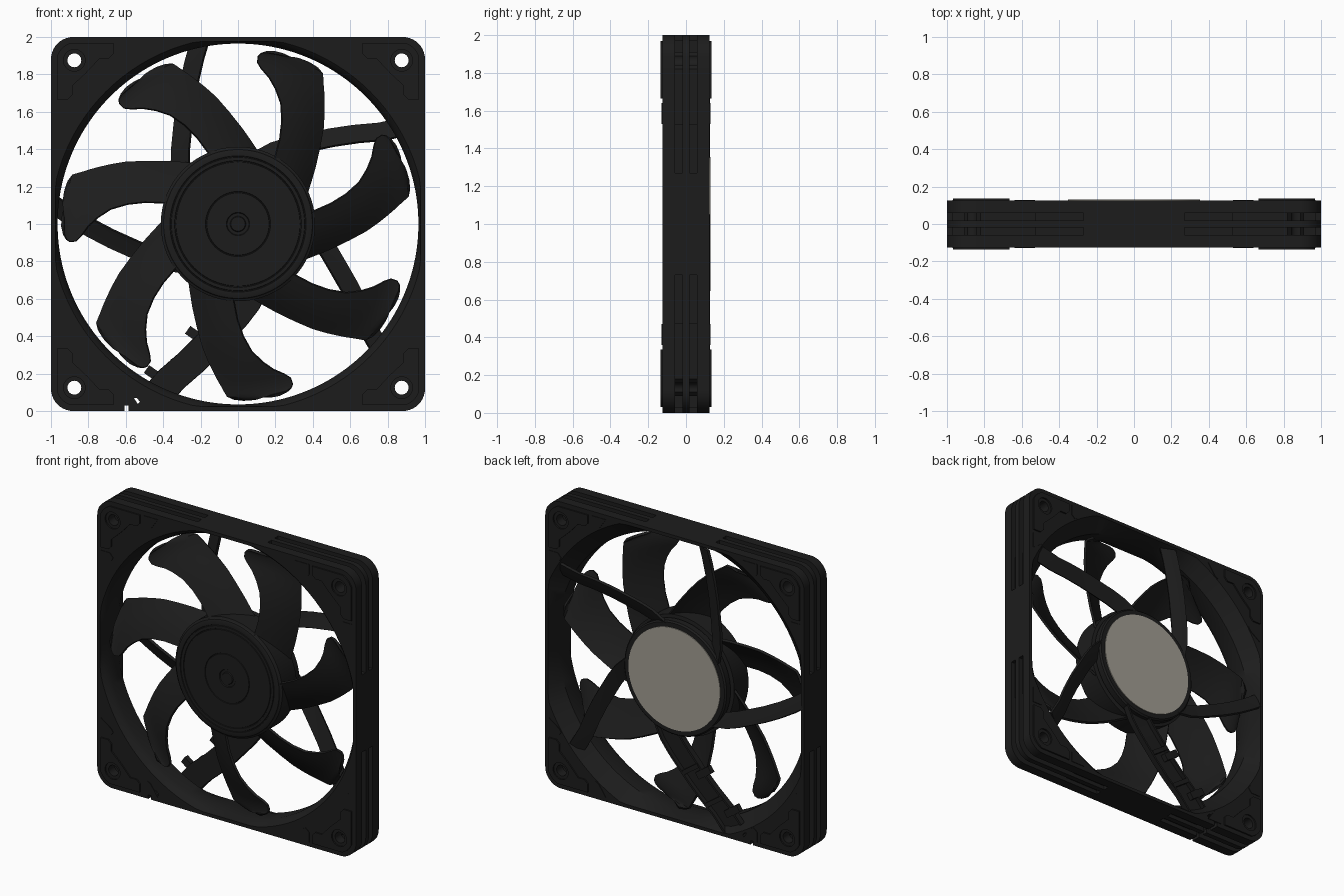
import bpy, bmesh
from math import sin, cos, pi, radians, atan2, hypot
from mathutils import Vector, Matrix

if "Cube" in bpy.data.objects:
    bpy.data.objects.remove(bpy.data.objects["Cube"])


def material(name, rgb):
    m = bpy.data.materials.new(name)
    m.diffuse_color = (*rgb, 1)
    m.use_nodes = True
    m.node_tree.nodes["Principled BSDF"].inputs["Base Color"].default_value = m.diffuse_color
    return m


DARK = material("dark_plastic", (0.012, 0.012, 0.012))
LABEL = material("label_grey", (0.36, 0.34, 0.29))


def finish(name, bm, mat=DARK, thick=0, cutters=(), smooth=True):
    bmesh.ops.remove_doubles(bm, verts=bm.verts, dist=1e-5)
    bmesh.ops.recalc_face_normals(bm, faces=bm.faces)
    me = bpy.data.meshes.new(name)
    bm.to_mesh(me)
    bm.free()
    ob = bpy.data.objects.new(name, me)
    bpy.context.collection.objects.link(ob)
    me.materials.append(mat)
    bpy.ops.object.select_all(action='DESELECT')
    ob.select_set(True)
    bpy.context.view_layer.objects.active = ob
    if thick:
        s = ob.modifiers.new("thickness", 'SOLIDIFY')
        s.thickness, s.offset = thick, 0
        bpy.ops.object.modifier_apply(modifier=s.name)
    for c in cutters:
        b = ob.modifiers.new("cut", 'BOOLEAN')
        b.operation, b.solver, b.object = 'DIFFERENCE', 'EXACT', c
        bpy.ops.object.modifier_apply(modifier=b.name)
    if smooth:
        bpy.ops.object.shade_smooth_by_angle(angle=radians(32))
    return ob


def prism(bm, pts, y0, y1):
    """Outline in x/z (z measured from the fan axis) extruded along y."""
    a = [bm.verts.new((x, y0, 1 + z)) for x, z in pts]
    b = [bm.verts.new((x, y1, 1 + z)) for x, z in pts]
    bm.faces.new(a)
    bm.faces.new(b[::-1])
    skin(bm, [a, b])


def skin(bm, rings, closed=True, wrap=False):
    n = len(rings[0])
    for i in range(len(rings) if wrap else len(rings) - 1):
        p, q = rings[i], rings[(i + 1) % len(rings)]
        for j in range(n if closed else n - 1):
            k = (j + 1) % n
            bm.faces.new((p[j], p[k], q[k], q[j]))


def circle(cx, cz, r, n=32):
    return [(cx + r * cos(2 * pi * i / n), cz + r * sin(2 * pi * i / n)) for i in range(n)]


def lathe(name, profile, mat=DARK, n=96):
    bm = bmesh.new()
    skin(bm, [[bm.verts.new((x, y, 1 + z)) for x, z in circle(0, 0, r, n)] for r, y in profile])
    bmesh.ops.dissolve_degenerate(bm, dist=1e-5, edges=bm.edges)
    return finish(name, bm, mat)


def cutter(name, shapes):
    bm = bmesh.new()
    for pts, y0, y1 in shapes:
        prism(bm, pts, y0, y1)
    ob = finish(name, bm, smooth=False)
    ob.hide_render = True
    return ob


CORNERS = [(1, 1), (-1, 1), (-1, -1), (1, -1)]


def at_corner(pts, s):
    return [(x * s[0], z * s[1]) for x, z in pts]


# Frame: rounded square outside, round bore with flared ends inside
outline = []
for k in range(4):
    turn = Matrix.Rotation(k * pi / 2, 2)
    side = [(1, 0.88 * (i / 14 - 1)) for i in range(28)]
    side += [(0.88 + 0.12 * cos(i * pi / 20), 0.88 + 0.12 * sin(i * pi / 20)) for i in range(10)]
    outline += [turn @ Vector(p) for p in side]


def bore(R):
    ring = []
    for p in outline:
        a = atan2(p.y, p.x)
        r = min(R, 0.977 / max(abs(cos(a)), abs(sin(a))))
        ring.append((r * cos(a), r * sin(a)))
    return ring


bm = bmesh.new()
sections = [(outline, 0.125), (outline, -0.125), (bore(1.0), -0.125), (bore(0.98), -0.105),
            (bore(0.965), -0.07), (bore(0.965), 0.04), (bore(1.06), 0.125)]
skin(bm, [[bm.verts.new((x, y, 1 + z)) for x, z in ring] for ring, y in sections], wrap=True)

# Side grooves wrap each corner; screw holes and the cable notch go through
half = [(1.1, 0.27), (0.972, 0.27), (0.972, 0.53), (0.91, 0.53), (0.91, 0.82)]
groove = half + [(z, x) for x, z in half[::-1]] + [(1.1, 1.1)]
grooves = cutter("groove_cutter", [(at_corner(groove, s), y - 0.02, y + 0.02)
                                   for s in CORNERS for y in (-0.038, 0.038)])
notch = [(-0.606, -1.05), (-0.606, -0.968), (-0.625, -0.965), (-0.63, -0.95), (-0.62, -0.93),
         (-0.54, -0.93), (-0.525, -0.95), (-0.54, -0.968), (-0.586, -0.968), (-0.586, -1.05)]
holes = cutter("hole_cutter", [(circle(0.875 * s[0], 0.875 * s[1], 0.037), -0.3, 0.3)
                               for s in CORNERS] + [(notch, -0.3, 0.3)])
finish("frame", bm, cutters=(grooves, holes))

# Corner pads, front and back, with wider countersunk holes
half = [(0.95, 0.93), (0.968, 0.90), (0.968, 0.665), (0.91, 0.665), (0.885, 0.69), (0.885, 0.74), (0.82, 0.80)]
pad = [(z, x) for x, z in half[::-1]] + half
wide = cutter("pad_hole_cutter", [(circle(0.875 * s[0], 0.875 * s[1], 0.058), -0.3, 0.3) for s in CORNERS])
for side, name in ((-1, "front"), (1, "back")):
    bm = bmesh.new()
    for s in CORNERS:
        prism(bm, at_corner(pad, s), side * 0.115, side * 0.135)
    finish(name + "_corner_pads", bm, cutters=(wide,))
    # Small raised tabs beside the pads
    bm = bmesh.new()
    tab = [(0.97, 0.64), (0.90, 0.64), (0.875, 0.61), (0.89, 0.585), (0.97, 0.53)]
    for s in CORNERS:
        for t in (tab, [(z, x) for x, z in tab]):
            prism(bm, at_corner(t, s), side * 0.115, side * 0.129)
    finish(name + "_tabs", bm)

for c in (grooves, holes, wide):
    bpy.data.objects.remove(c)

# Rotor hub with shallow ring grooves on its face
profile = [(0, -0.118), (0.038, -0.118), (0.042, -0.112), (0.058, -0.112), (0.062, -0.118)]
for g in (0.17, 0.335, 0.36):
    profile += [(g - 0.004, -0.118), (g - 0.002, -0.113), (g + 0.002, -0.113), (g + 0.004, -0.118)]
profile += [(0.388, -0.118), (0.398, -0.114), (0.402, -0.106), (0.413, -0.1), (0.413, 0.058), (0.39, 0.062), (0, 0.062)]
lathe("rotor_hub", profile)

# Motor base and label on the back
lathe("motor_base", [(0, 0.055), (0.36, 0.055), (0.36, 0.07), (0.395, 0.072), (0.395, 0.115),
                     (0.385, 0.125), (0.36, 0.125), (0, 0.125)])
lathe("back_label", [(0, 0.122), (0.354, 0.122), (0.354, 0.13), (0, 0.13)], LABEL)

# Seven swept blades: radius, trailing angle, leading angle
stations = [(0.39, 22, 60.5), (0.45, 30.5, 62.5), (0.51, 36.5, 64), (0.6, 43.5, 67), (0.685, 48.5, 70.5),
            (0.75, 52.3, 74.5), (0.8, 55, 78), (0.84, 57, 81.5), (0.87, 58.5, 83.2), (0.905, 60, 83.2),
            (0.922, 60.8, 82.2), (0.933, 63, 80.5), (0.938, 66, 78)]
bm = bmesh.new()
for k in range(7):
    rows = []
    for r, lo, hi in stations:
        u = (r - 0.39) / 0.55
        row = []
        for j in range(15):
            t = j / 14
            a = radians(lo + (hi - lo) * t + k * 360 / 7)
            y = (0.05 - 0.006 * u) * (1 - t) + (-0.1 + 0.028 * u) * t - 0.012 * sin(pi * t)
            row.append(bm.verts.new((r * cos(a), y, 1 + r * sin(a))))
        rows.append(row)
    skin(bm, rows, closed=False)
finish("fan_blades", bm, thick=0.016)

# Stator struts: slanted curved vanes, one widened into a cable channel
path = [(-0.235, 0.88), (-0.265, 0.75), (-0.287, 0.62), (-0.30, 0.5), (-0.31, 0.4), (-0.312, 0.3), (-0.29, 0.18)]
vanes, channel = bmesh.new(), bmesh.new()
for k in range(5):
    reach = 0.985 if k < 2 else 1.04
    end = Vector((-0.21, 0.96)).normalized() * reach
    turn = Matrix.Rotation(k * radians(72), 2)
    if k == 2:
        bm, section = channel, [(-0.04, 0.122), (-0.04, 0.085), (0.11, 0.085), (0.11, 0.122)]
    else:
        bm, section = vanes, [(-0.045, 0.118), (0.0, 0.1), (0.05, 0.074)]
    rows = []
    for p in [end] + [Vector(p) for p in path]:
        row = []
        for dx, y in section:
            q = turn @ (p + Vector((dx, 0)))
            row.append(bm.verts.new((q.x, y, 1 + q.y)))
        rows.append(row)
    skin(bm, rows, closed=False)
finish("stator_struts", vanes, thick=0.018)
finish("cable_channel", channel, thick=0.014)

# Cable clips along the channel
bm = bmesh.new()
for cx, cz, w, h in ((-0.22, -0.6, 0.12, 0.05), (-0.44, -0.81, 0.12, 0.05), (-0.12, -0.6, 0.14, 0.03), (-0.3, -0.78, 0.16, 0.03)):
    c, s = cos(radians(-35)), sin(radians(-35))
    box = [(cx + c * x - s * z, cz + s * x + c * z)
           for x, z in ((-w / 2, -h / 2), (w / 2, -h / 2), (w / 2, h / 2), (-w / 2, h / 2))]
    prism(bm, box, 0.09, 0.124)
finish("cable_clips", bm)
